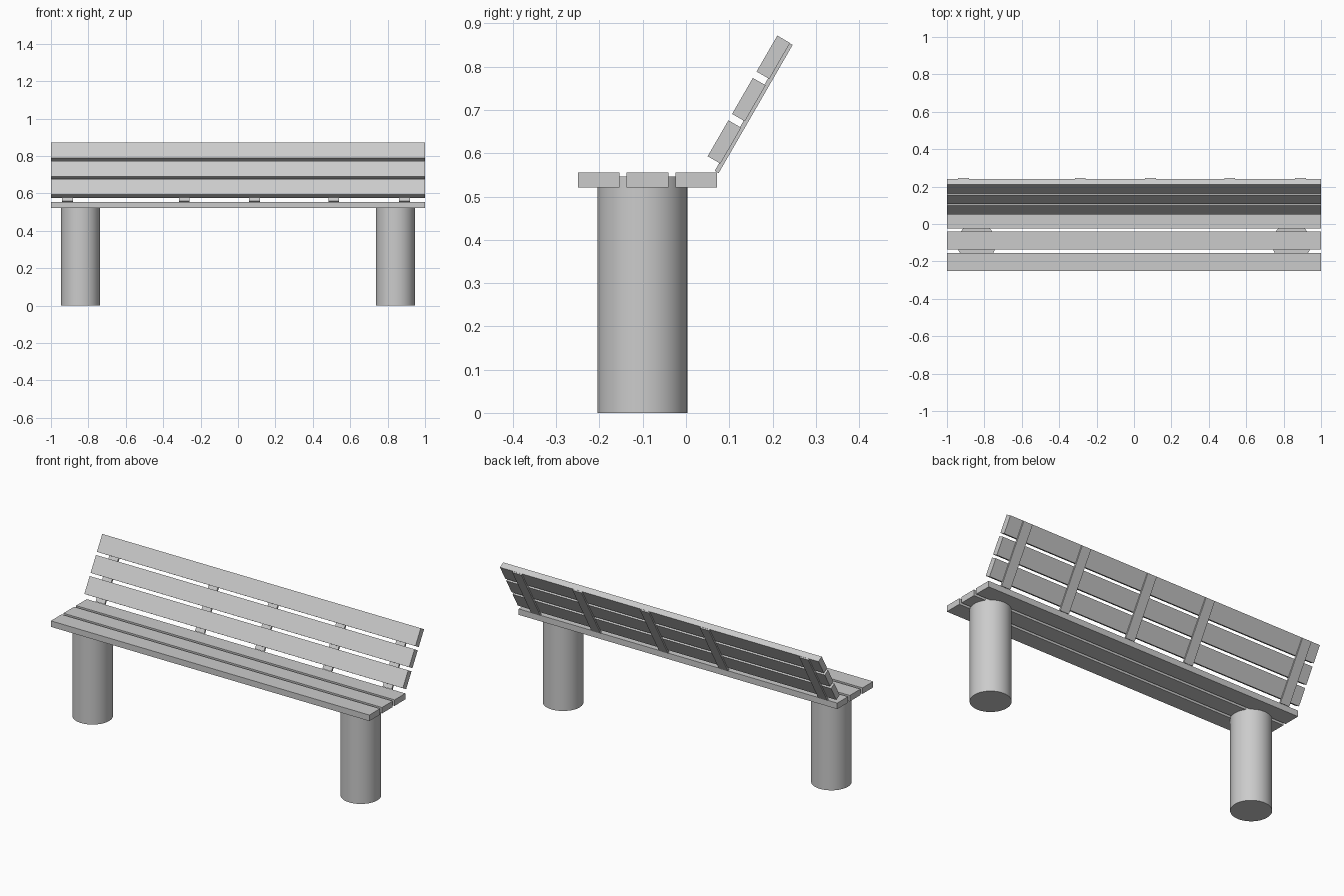
import bpy
from math import radians, cos, sin
from mathutils import Vector

if "Cube" in bpy.data.objects:
    bpy.data.objects.remove(bpy.data.objects["Cube"])

TILT = radians(60)
U = Vector((0, cos(TILT), sin(TILT)))      # up along the backrest
N = Vector((0, sin(TILT), -cos(TILT)))     # towards the rear of the backrest
BACK = Vector((0, 0.050, 0.593))           # lower front edge of the backrest
SLAT_W, SLAT_T, PITCH = 0.096, 0.034, 0.113


def box(name, centre, size, tilt=0.0):
    bpy.ops.mesh.primitive_cube_add(size=1)
    ob = bpy.context.object
    ob.name = name
    ob.scale = size
    bpy.ops.object.transform_apply(location=False, rotation=False, scale=True)
    ob.location = centre
    ob.rotation_euler = (tilt, 0, 0)
    return ob


# Seat and backrest slats
for i in range(3):
    box(f"seat_slat_{i + 1}",
        (0, -0.250 + SLAT_W / 2 + i * PITCH, 0.538), (2, SLAT_W, SLAT_T))
    box(f"back_slat_{i + 1}",
        BACK + U * (SLAT_W / 2 + i * PITCH) + N * SLAT_T / 2,
        (2, SLAT_W, SLAT_T), TILT)

# Flat battens joining the backrest slats
low, high = -0.021, 0.321
near, far = 0.031, 0.0415
for i, x in enumerate((-0.912, -0.288, 0.088, 0.512, 0.890)):
    box(f"back_batten_{i + 1}",
        BACK + Vector((x, 0, 0)) + U * (low + high) / 2 + N * (near + far) / 2,
        (0.057, high - low, far - near), TILT)

# Round post legs
for side, x in (("left", -0.842), ("right", 0.842)):
    bpy.ops.mesh.primitive_cylinder_add(vertices=64, radius=0.104, depth=0.546,
                                        location=(x, -0.101, 0.273))
    bpy.context.object.name = f"{side}_leg"
    bpy.ops.object.shade_smooth_by_angle(angle=radians(30))
